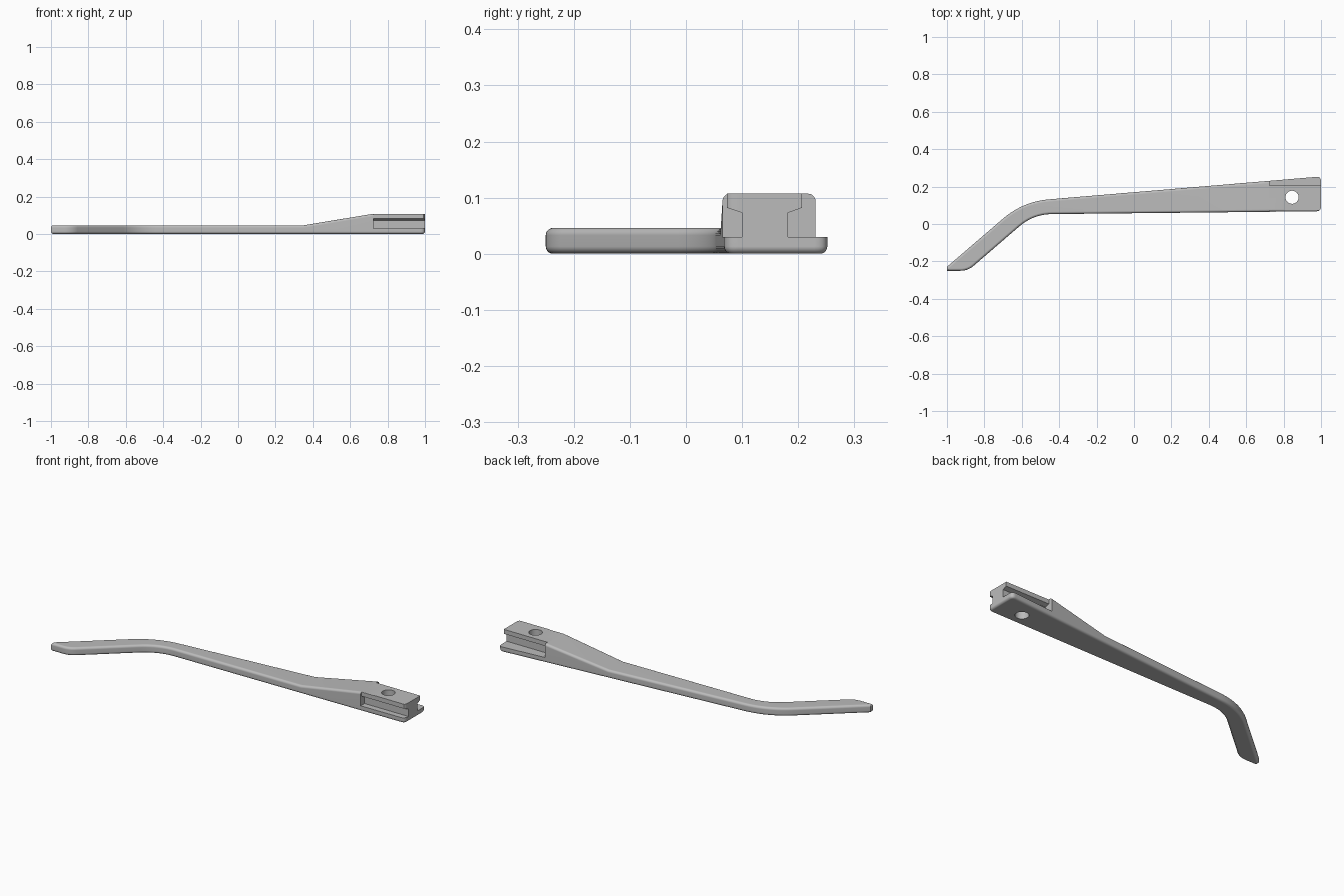
import bpy
import bmesh
import math
from mathutils import Vector

cube = bpy.data.objects.get("Cube")
if cube:
    bpy.data.objects.remove(cube, do_unlink=True)

BASE_H, TOP_H = 0.046, 0.107
RAMP_START, RAMP_END, BEVEL_END = 0.35, 0.72, 0.8
ROUND = 0.013

grey = bpy.data.materials.new("plain_grey")
grey.use_nodes = True
colour = (0.5, 0.5, 0.5, 1)
grey.diffuse_color = colour
grey.node_tree.nodes["Principled BSDF"].inputs["Base Color"].default_value = colour


def rounded_outline(corners):
    """Turn (x, y, trim, steps) corners into a closed curve-cornered outline."""
    points = []
    for i, (x, y, trim, steps) in enumerate(corners):
        c = Vector((x, y, 0))
        if not trim:
            points.append(c)
            continue
        before = Vector((*corners[i - 1][:2], 0))
        after = Vector((*corners[(i + 1) % len(corners)][:2], 0))
        a = c + (before - c).normalized() * trim
        b = c + (after - c).normalized() * trim
        for k in range(steps + 1):
            t = k / steps
            points.append(a * (1 - t) ** 2 + c * 2 * t * (1 - t) + b * t ** 2)
    return points


def prism(points, offset):
    """Extrude a flat outline by an offset vector."""
    bm = bmesh.new()
    face = bm.faces.new([bm.verts.new(p) for p in points])
    ext = bmesh.ops.extrude_face_region(bm, geom=[face])
    moved = [v for v in ext["geom"] if isinstance(v, bmesh.types.BMVert)]
    bmesh.ops.translate(bm, verts=moved, vec=offset)
    bmesh.ops.recalc_face_normals(bm, faces=bm.faces)
    return bm


def to_object(bm, name):
    mesh = bpy.data.meshes.new(name)
    bm.to_mesh(mesh)
    bm.free()
    mesh.materials.append(grey)
    obj = bpy.data.objects.new(name, mesh)
    bpy.context.collection.objects.link(obj)
    return obj


# Bent arm seen in plan: tail tip, elbow, wide hinge end
outline = rounded_outline([
    (-1, -0.229, 0, 0), (-0.594, 0.12, 0.14, 10),
    (1, 0.254, 0.025, 6), (1, 0.068, 0.025, 6),
    (-0.538, 0.052, 0.1, 10), (-0.888, -0.25, 0.04, 6),
    (-1, -0.25, 0, 0),
])
bm = prism(outline, (0, 0, BASE_H))

# Raise the top along the ramp towards the hinge end
for x in (RAMP_START, RAMP_END, BEVEL_END):
    bmesh.ops.bisect_plane(bm, geom=bm.verts[:] + bm.edges[:] + bm.faces[:],
                           plane_co=(x, 0, 0), plane_no=(1, 0, 0))
for v in bm.verts:
    if v.co.z > BASE_H / 2:
        t = (v.co.x - RAMP_START) / (RAMP_END - RAMP_START)
        v.co.z = BASE_H + (TOP_H - BASE_H) * min(max(t, 0), 1)

# Round the rim, leaving the top of the hinge end sharp
bm.normal_update()
rim = []
for e in bm.edges:
    walls = [f for f in e.link_faces if abs(f.normal.z) < 0.5]
    low = all(v.co.z < 0.001 for v in e.verts)
    before_end = all(v.co.x < BEVEL_END + 0.001 for v in e.verts)
    if len(walls) == 1 and (low or before_end):
        rim.append(e)
bmesh.ops.bevel(bm, geom=rim, offset=ROUND, segments=5, profile=0.5,
                affect='EDGES')
arm = to_object(bm, "temple_arm")

# Undercut grooves either side of the hinge block
cutters = []
for name, out, lip, neck in (("front_groove", -0.2, 0.073, 0.1),
                             ("back_groove", 0.5, 0.207, 0.182)):
    section = [(out, 0.2), (lip, 0.2), (lip, 0.082),
               (neck, 0.073), (neck, 0.03), (out, 0.03)]
    points = [Vector((0.725, y, z)) for y, z in section]
    cutters.append(to_object(prism(points, (0.4, 0, 0)), name))

# Screw hole through the hinge block
hole = bmesh.new()
bmesh.ops.create_cone(hole, cap_ends=True, segments=48, radius1=0.035,
                      radius2=0.035, depth=0.5)
bmesh.ops.translate(hole, verts=hole.verts, vec=(0.845, 0.143, 0))
cutters.append(to_object(hole, "screw_hole"))

bpy.ops.object.select_all(action='DESELECT')
arm.select_set(True)
bpy.context.view_layer.objects.active = arm
for cutter in cutters:
    cutter.hide_render = True
    mod = arm.modifiers.new(cutter.name, 'BOOLEAN')
    mod.operation = 'DIFFERENCE'
    mod.solver = 'EXACT'
    mod.object = cutter
    bpy.ops.object.modifier_apply(modifier=mod.name)
    bpy.data.objects.remove(cutter, do_unlink=True)

# Smooth rounded edges, flat main faces
bpy.ops.object.shade_smooth_by_angle(angle=math.radians(30))
normals = arm.modifiers.new("flat_faces", 'WEIGHTED_NORMAL')
normals.keep_sharp = True
